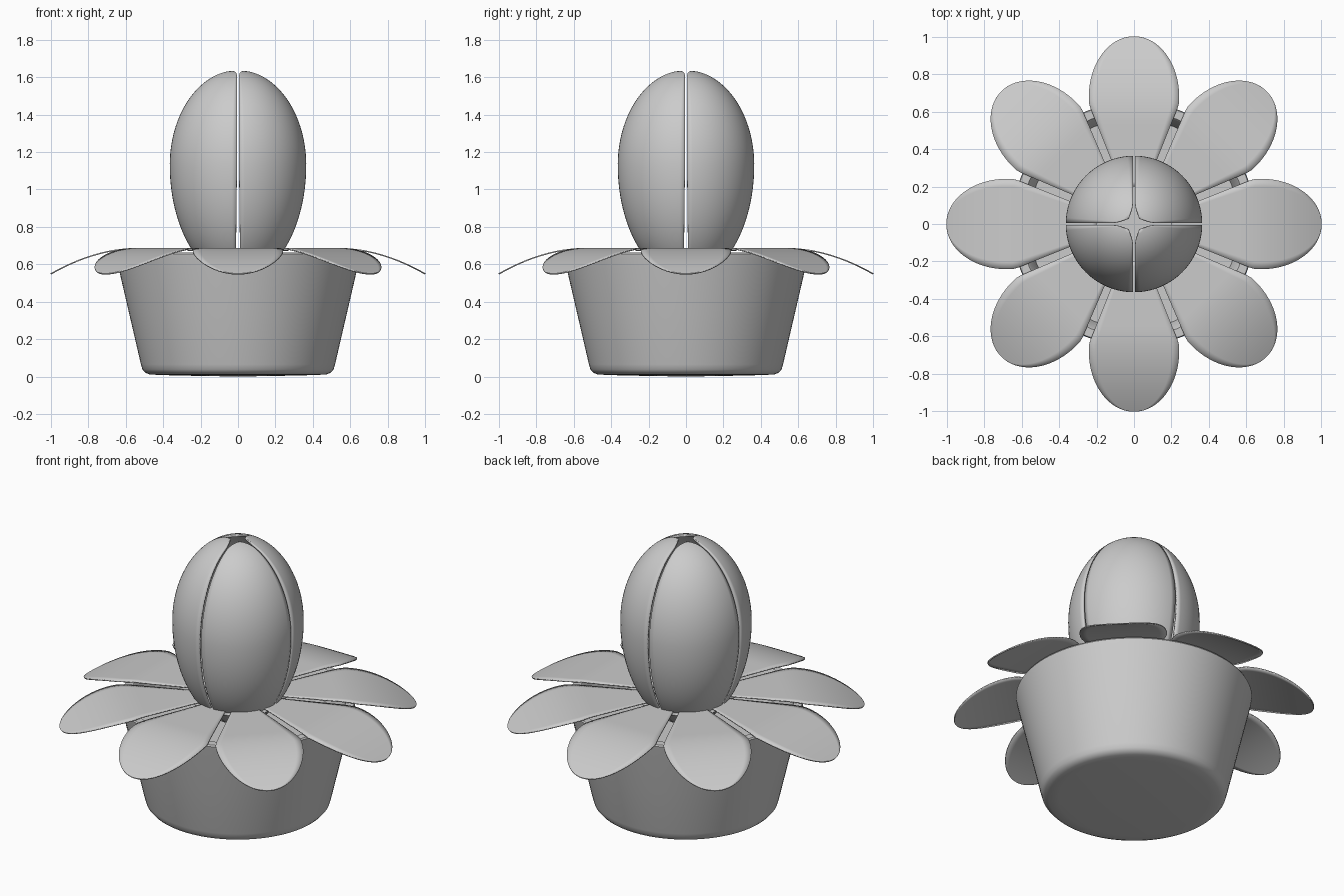
import bpy, math

if "Cube" in bpy.data.objects:
    bpy.data.objects.remove(bpy.data.objects["Cube"])

TAU = 2 * math.pi


def make_object(name, verts, faces, thickness=0, offset=-1, angle=40):
    mesh = bpy.data.meshes.new(name)
    mesh.from_pydata(verts, [], faces)
    mesh.update()
    obj = bpy.data.objects.new(name, mesh)
    bpy.context.collection.objects.link(obj)
    if thickness:
        mod = obj.modifiers.new("thickness", 'SOLIDIFY')
        mod.thickness = thickness
        mod.offset = offset
    bpy.ops.object.select_all(action='DESELECT')
    obj.select_set(True)
    bpy.context.view_layer.objects.active = obj
    bpy.ops.object.shade_smooth_by_angle(angle=math.radians(angle))
    return obj


def lathe(name, profile, n=96):
    # profile runs from the bottom centre, outside, to the top centre
    verts = [(0, 0, profile[0][1])]
    ring = profile[1:-1]
    for r, z in ring:
        verts += [(r * math.cos(TAU * i / n), r * math.sin(TAU * i / n), z) for i in range(n)]
    verts.append((0, 0, profile[-1][1]))
    last = len(verts) - 1
    faces = []
    for i in range(n):
        j = (i + 1) % n
        faces.append((0, 1 + j, 1 + i))
        for k in range(len(ring) - 1):
            a, b = 1 + k * n, 1 + (k + 1) * n
            faces.append((a + i, a + j, b + j, b + i))
        top = 1 + (len(ring) - 1) * n
        faces.append((top + i, top + j, last))
    return make_object(name, verts, faces)


def sheet(name, func, nu, nv, thickness):
    # func(u, v): u across in -1..1, v along in 0..1
    verts = [func(2 * i / nu - 1, j / nv) for j in range(nv + 1) for i in range(nu + 1)]
    w = nu + 1
    faces = [(j * w + i, j * w + i + 1, (j + 1) * w + i + 1, (j + 1) * w + i)
             for j in range(nv) for i in range(nu)]
    return make_object(name, verts, faces, thickness)


# Pot with a rounded foot, thick rim and sunken soil
lathe("pot", [(0, 0.0), (0.2, 0.003), (0.42, 0.008), (0.475, 0.012), (0.497, 0.021),
              (0.511, 0.038), (0.519, 0.065), (0.585, 0.35), (0.65, 0.63), (0.655, 0.655),
              (0.65, 0.664), (0.605, 0.664), (0.597, 0.655), (0.562, 0.5), (0, 0.5)])


# Eight flat outer petals that droop at the tip
def outer_petal(angle):
    def func(u, v):
        r = 0.2 + 0.8 * math.sin(v * math.pi / 2)
        w = 0.4 * r - 0.015
        if r > 0.6:
            w = min(w, 0.241 * math.sqrt(max(0, 1 - ((r - 0.68) / 0.32) ** 2)) + 0.0005)
        z = 0.68 - 0.135 * (max(0, r - 0.55) / 0.45) ** 1.9
        c, s = math.cos(angle), math.sin(angle)
        x, y = r, u * w
        return (x * c - y * s, x * s + y * c, z)
    return func


for k in range(8):
    petal = sheet(f"outer_petal_{k + 1}", outer_petal(TAU * k / 8), 12, 48, 0.007)
    petal.data.flip_normals()   # path runs outwards, so turn the top face up
    petal.modifiers["thickness"].offset = 1


# Four hollow bud petals forming an egg with narrow slits
def bud_petal(angle):
    def func(u, v):
        t = math.radians(-76 + v * (83.4 + 76))
        r = 0.365 * math.cos(t)
        z = 1.13 + math.sin(t) * (0.508 if t > 0 else 0.614)
        gap = 0.006 + 0.023 * (max(0, 0.12 - r) / 0.08) ** 2 if t > 0 else 0.006 - 0.007 * math.sin(t)
        half = max(0.01, math.pi / 4 - math.asin(min(0.7, gap / r)))
        a = angle + u * half
        return (r * math.cos(a), r * math.sin(a), z)
    return func


for k in range(4):
    sheet(f"bud_petal_{k + 1}", bud_petal(TAU * (k + 0.5) / 4), 20, 56, 0.012)

# Small disc joining the outer petals around the bud
n = 48
make_object("petal_collar",
            [(r * math.cos(TAU * i / n), r * math.sin(TAU * i / n), 0.676)
             for r in (0.21, 0.27) for i in range(n)],
            [(i, n + i, n + (i + 1) % n, (i + 1) % n) for i in range(n)], 0.006)
